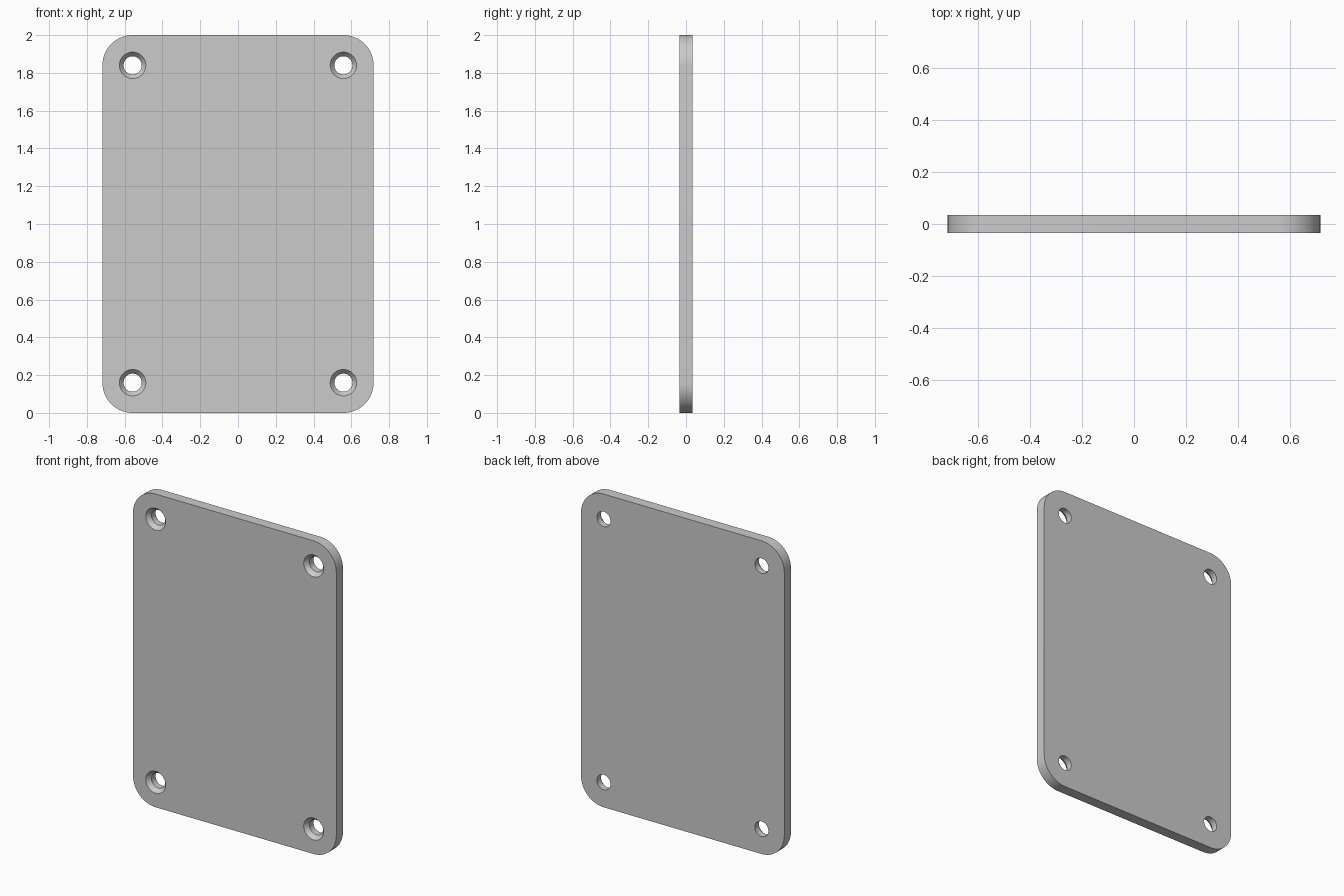
import bpy, bmesh
from math import cos, sin, pi

if "Cube" in bpy.data.objects:
    bpy.data.objects.remove(bpy.data.objects["Cube"])

W, H, T = 0.718, 2.0, 0.034      # half width, height, half thickness
R = 0.16                         # corner radius, screw holes share its centre
HOLE, SINK, DEPTH = 0.048, 0.07, 0.027
ARC, SIDES = 16, 48
CENTRES = [(W - R, H - R), (R - W, H - R), (R - W, R), (W - R, R)]


def make_object(name, bm):
    bmesh.ops.recalc_face_normals(bm, faces=bm.faces)
    mesh = bpy.data.meshes.new(name)
    bm.to_mesh(mesh)
    bm.free()
    obj = bpy.data.objects.new(name, mesh)
    bpy.context.collection.objects.link(obj)
    return obj


# Rounded rectangular plate
bm = bmesh.new()
outline = []
for i, (cx, cz) in enumerate(CENTRES):
    for k in range(ARC + 1):
        a = (i + k / ARC) * pi / 2
        outline.append(bm.verts.new((cx + R * cos(a), -T, cz + R * sin(a))))
face = bm.faces.new(outline)
ext = bmesh.ops.extrude_face_region(bm, geom=[face], use_keep_orig=True)
back = [v for v in ext["geom"] if isinstance(v, bmesh.types.BMVert)]
bmesh.ops.translate(bm, verts=back, vec=(0, 2 * T, 0))
plate = make_object("cover_plate", bm)

# Countersunk screw hole cutters: cone at the front, straight bore behind
slope = (SINK - HOLE) / DEPTH
profile = [(SINK + 0.02 * slope, -T - 0.02), (HOLE, -T + DEPTH), (HOLE, T + 0.02)]
bm = bmesh.new()
for cx, cz in CENTRES:
    rings = [[bm.verts.new((cx + r * cos(2 * pi * k / SIDES), y,
                            cz + r * sin(2 * pi * k / SIDES)))
              for k in range(SIDES)] for r, y in profile]
    for a, b in zip(rings, rings[1:]):
        for k in range(SIDES):
            n = (k + 1) % SIDES
            bm.faces.new((a[k], a[n], b[n], b[k]))
    bm.faces.new(rings[0])
    bm.faces.new(rings[-1])
cutter = make_object("screw_hole_cutters", bm)
cutter.hide_render = True

# Cut the holes, then shade the curved walls smooth
mod = plate.modifiers.new("screw_holes", "BOOLEAN")
mod.operation = "DIFFERENCE"
mod.solver = "EXACT"
mod.object = cutter
bpy.context.view_layer.objects.active = plate
plate.select_set(True)
bpy.ops.object.modifier_apply(modifier=mod.name)
bpy.data.objects.remove(cutter)
bpy.ops.object.shade_smooth_by_angle(angle=pi / 6)
